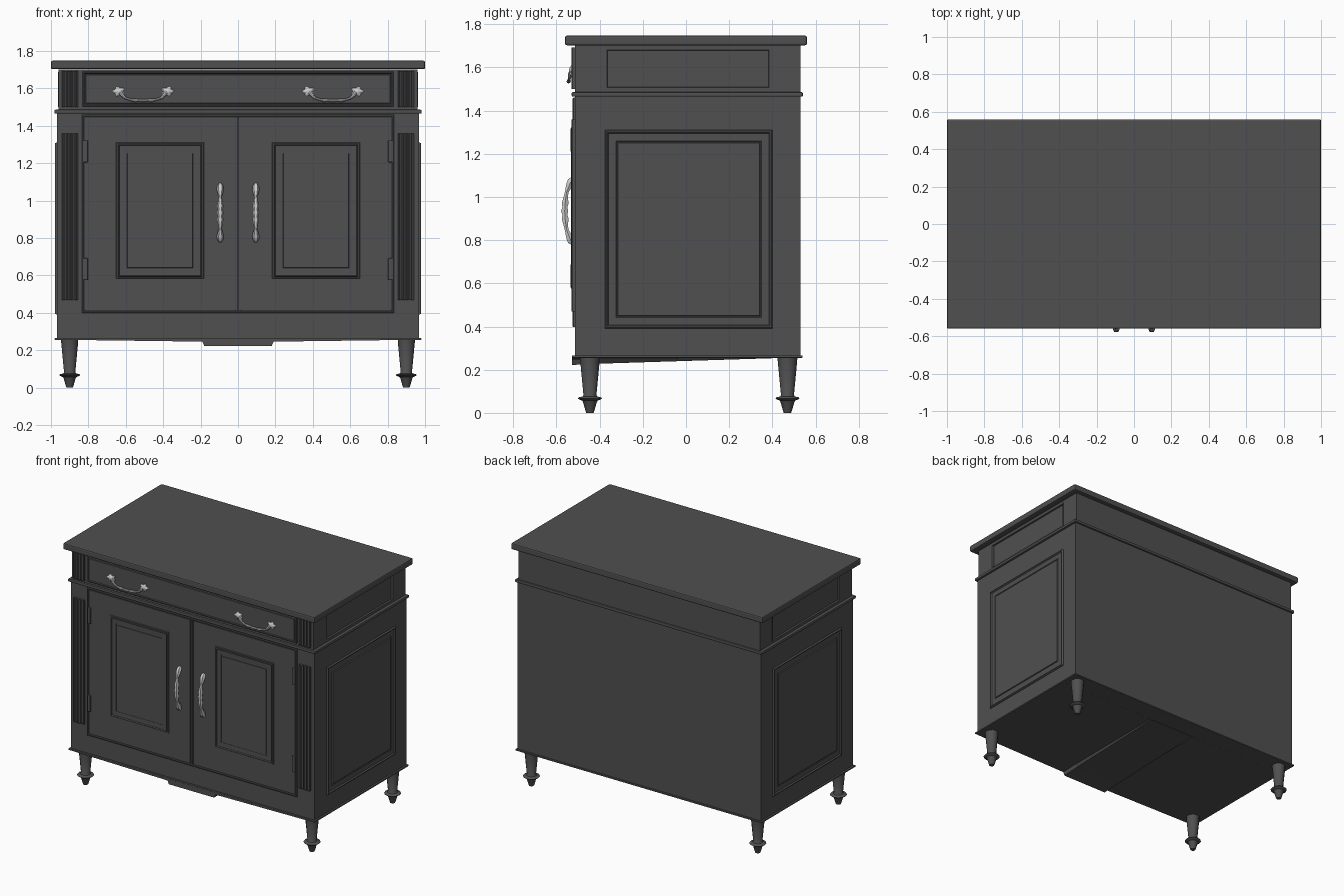
import bpy, bmesh, math
from mathutils import Vector

if "Cube" in bpy.data.objects:
    bpy.data.objects.remove(bpy.data.objects["Cube"])

dark = bpy.data.materials.new("dark_wood")
dark.diffuse_color = (0.08, 0.08, 0.08, 1)
dark.use_nodes = True
dark.node_tree.nodes["Principled BSDF"].inputs["Base Color"].default_value = dark.diffuse_color


def make(name, verts, faces, mat=dark, smooth=False, bevel=0):
    me = bpy.data.meshes.new(name)
    me.from_pydata([tuple(v) for v in verts], [], faces)
    bm = bmesh.new()
    bm.from_mesh(me)
    bmesh.ops.recalc_face_normals(bm, faces=bm.faces[:])
    bm.to_mesh(me)
    bm.free()
    ob = bpy.data.objects.new(name, me)
    bpy.context.collection.objects.link(ob)
    if mat:
        me.materials.append(mat)
    if bevel:
        mod = ob.modifiers.new("Bevel", 'BEVEL')
        mod.width, mod.segments = bevel, 2
    if smooth:
        bpy.ops.object.select_all(action='DESELECT')
        ob.select_set(True)
        bpy.context.view_layer.objects.active = ob
        bpy.ops.object.shade_smooth_by_angle(angle=math.radians(40))
    return ob


def loft(name, rings, closed=False, **kw):
    """Bridge equal-size rings; cap the ends, or join last to first."""
    n, m = len(rings[0]), len(rings)
    verts = [v for r in rings for v in r]
    faces = []
    for i in range(m if closed else m - 1):
        a, b = i * n, ((i + 1) % m) * n
        faces += [(a + j, a + (j + 1) % n, b + (j + 1) % n, b + j) for j in range(n)]
    if not closed:
        faces += [tuple(range(n)), tuple(range((m - 1) * n, m * n))]
    return make(name, verts, faces, **kw)


def box(name, x, y, z, **kw):
    return loft(name, [[(x[0], y[0], h), (x[1], y[0], h), (x[1], y[1], h), (x[0], y[1], h)]
                       for h in z], **kw)


def panel(name, rect, steps, to3d, ring=False):
    """Stepped rectangular panel: steps are (inset, height) from the outside in."""
    u0, u1, v0, v1 = rect
    rings = [[to3d(u0 + d, v0 + d, h), to3d(u1 - d, v0 + d, h),
              to3d(u1 - d, v1 - d, h), to3d(u0 + d, v1 - d, h)] for d, h in steps]
    return loft(name, rings, closed=ring)


def tube(name, sections, side, sides=8, mat=None):
    """Sweep (point, radius) sections; 'side' is a vector across the path."""
    pts = [Vector(p) for p, r in sections]
    side = Vector(side)
    rings = []
    for i, (p, r) in enumerate(sections):
        t = (pts[min(i + 1, len(pts) - 1)] - pts[max(i - 1, 0)]).normalized()
        up = t.cross(side).normalized()
        rings.append([pts[i] + r * (math.cos(a) * side + math.sin(a) * up)
                      for a in (2 * math.pi * k / sides for k in range(sides))])
    return loft(name, rings, mat=mat, smooth=True)


FRONT = -0.515


def front(u, v, h):
    return (u, FRONT - h, v)


# carcass, mouldings and top
box("lower_carcass", (-.967, .967), (FRONT, .53), (.26, 1.467))
upper = box("upper_carcass", (-.96, .96), (FRONT, .53), (1.484, 1.702))
box("waist_moulding", (-.982, .982), (-.53, .542), (1.465, 1.486), bevel=.006)
box("bottom_moulding", (-.98, .98), (-.528, .54), (.255, .266), bevel=.003)
box("top_slab", (-1, 1), (-.56, .56), (1.703, 1.748), bevel=.008)

# shaped apron, tapering up towards the back
apron = [(-.95, .257), (-.95, .256), (-.19, .246), (-.18, .222),
         (.18, .222), (.19, .246), (.95, .256), (.95, .257)]
loft("apron", [[(x, -.528, z) for x, z in apron], [(x, -.40, z + .006 * (z < .25)) for x, z in apron],
               [(x, .40, .255 + (z - .257) * .05) for x, z in apron]])

# drawer front with bead
panel("drawer_front", (-.832, .832, 1.503, 1.69),
      [(0, -.002), (0, .008), (.003, .012), (.009, .012), (.012, .006), (.016, .006), (.018, .011)], front)

# door surround and centre strip
panel("door_surround", (-.835, .835, .398, 1.46),
      [(0, -.002), (0, .007), (.003, .010), (.009, .010), (.012, .007), (.012, -.002)], front, ring=True)
box("door_meeting_strip", (-.006, .006), (FRONT - .010, FRONT), (.41, 1.448))

reeds = [(.855, 0), (.855, -.012)]
for k in range(3):
    c = .874 + k * .0235
    reeds += [(c - .0105, -.005), (c - .008, -.012), (c - .003, -.016),
              (c + .003, -.016), (c + .008, -.012), (c + .0105, -.005)]
reeds += [(.94, -.012), (.94, 0)]

for s, tag in ((-1, "left"), (1, "right")):
    def span(a, b):
        return tuple(sorted((s * a, s * b)))

    # doors with framed panels
    box(tag + "_door", span(.014, .82), (FRONT - .007, FRONT), (.413, 1.445), bevel=.002)
    panel(tag + "_door_panel", (*span(.182, .652), .582, 1.312),
          [(0, .006), (.003, .012), (.010, .012), (.014, .017), (.018, .009), (.05, .008),
           (.052, .004), (.058, .004), (.060, .010)], front)

    # hinges
    for z in (.575, 1.205):
        box(tag + "_hinge", span(.802, .827), (FRONT - .019, FRONT), (z, z + .117), bevel=.005)

    # reeded pilasters
    for part, z0, z1 in (("lower", .47, 1.36), ("upper", 1.5, 1.692)):
        loft(f"{tag}_{part}_pilaster", [[(s * x, FRONT + y, z) for x, y in reeds] for z in (z0, z1)])

    # raised lower side panel
    panel(tag + "_side_panel", (-.375, .4, .392, 1.31),
          [(0, -.003), (0, .006), (.004, .012), (.010, .012), (.016, .004), (.05, .004),
           (.052, .001), (.057, .001), (.060, .008)], lambda u, v, h: (s * (.967 + h), u, v))

    # recessed upper side panel
    cut = box(tag + "_recess_cutter", span(.95, 1.0), (-.37, .39), (1.502, 1.685))
    cut.hide_render = True
    cut.hide_viewport = True
    mod = upper.modifiers.new("Recess", 'BOOLEAN')
    mod.object, mod.operation, mod.solver = cut, 'DIFFERENCE', 'EXACT'
    panel(tag + "_upper_side_bead", (-.372, .392, 1.5, 1.687),
          [(0, -.012), (0, .002), (.007, .002), (.009, -.004), (.009, -.012)],
          lambda u, v, h: (s * (.96 + h), u, v), ring=True)

    # turned legs
    for y, end in ((-.445, "front"), (.47, "back")):
        prof = [(.262, .046), (.24, .045), (.082, .030), (.076, .034), (.072, .052), (.067, .056),
                (.062, .050), (.057, .036), (.05, .032), (.008, .020), (0, .017)]
        tube(f"{tag}_{end}_leg", [((s * .9, y, z), r) for z, r in prof], (1, 0, 0), 12, dark)

    # bowed door handle with faceted swellings
    rows = [(-.153, 0, .010), (-.140, .012, .018), (-.125, .018, .019), (-.09, .032, .010),
            (-.07, .036, .011), (-.035, .040, .018), (-.018, .041, .013)]
    rows += [(0, .042, .019)] + [(-a, b, c) for a, b, c in reversed(rows)]
    tube(tag + "_door_handle", [((s * .095, FRONT - .005 - d, .935 + z), r) for z, d, r in rows], (1, 0, 0), 6)
    for dz in (-.137, .137):
        box(tag + "_door_handle_foot", span(.083, .107), (FRONT - .018, FRONT), (.925 + dz, .945 + dz), mat=None, bevel=.003)

    # drawer pull: drooping bail between two lobed rosettes
    cx = s * .507
    half = [(-.125, .016, 1.585, .010), (-.115, .022, 1.568, .010), (-.098, .025, 1.550, .007),
            (-.07, .027, 1.540, .006), (-.045, .028, 1.537, .010), (-.022, .029, 1.536, .006)]
    bail = half + [(0, .029, 1.535, .009)] + [(-a, b, c, d) for a, b, c, d in reversed(half)]
    tube(tag + "_drawer_bail", [((cx + x, FRONT - d, z), r) for x, d, z, r in bail], (0, 1, 0), 8)
    for e in (-1, 1):
        rings = []
        for depth, k in ((.004, 1), (.016, 1), (.024, .55), (.027, .2)):
            rings.append([])
            for i in range(20):
                a = math.tau * i / 20
                r = k * (.027 + .006 * math.cos(5 * a))
                rings[-1].append((cx + e * (.131 + 1.1 * r * math.cos(a)), FRONT - depth,
                                  1.584 + .85 * r * math.sin(a)))
        loft(tag + "_drawer_rosette", rings, mat=None, smooth=True)
